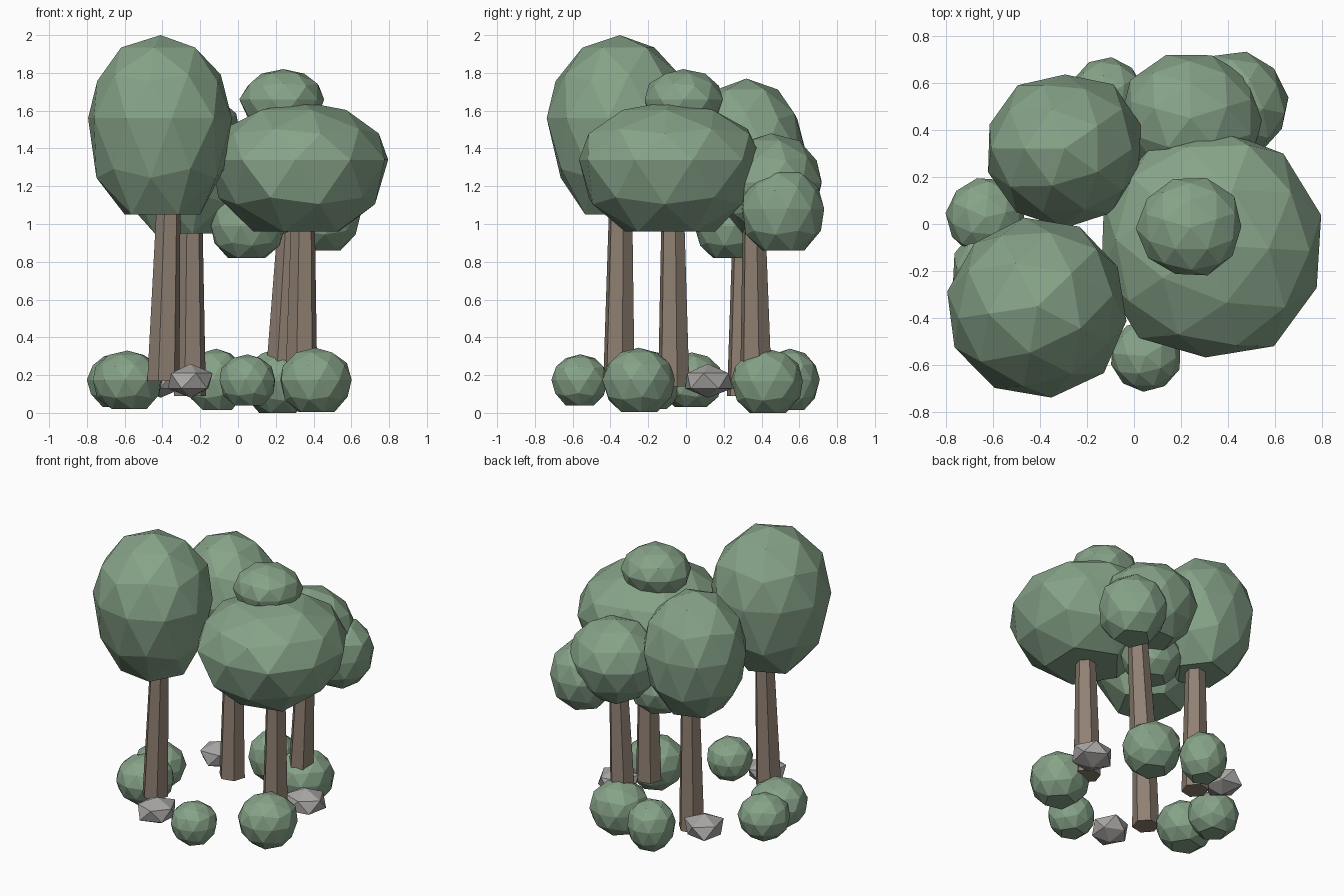
import bpy, bmesh, random, math
from mathutils import Vector

if "Cube" in bpy.data.objects:
    bpy.data.objects.remove(bpy.data.objects["Cube"])

random.seed(7)


def material(name, rgb):
    m = bpy.data.materials.new(name)
    m.diffuse_color = (*rgb, 1)
    m.use_nodes = True
    m.node_tree.nodes["Principled BSDF"].inputs["Base Color"].default_value = m.diffuse_color
    return m


LEAF = material("leaf_green", (0.24, 0.366, 0.247))
BARK = material("bark_brown", (0.275, 0.215, 0.168))
STONE = material("stone_grey", (0.39, 0.38, 0.37))


def finish(bm, name, mat):
    bmesh.ops.recalc_face_normals(bm, faces=bm.faces)
    mesh = bpy.data.meshes.new(name)
    bm.to_mesh(mesh)
    bm.free()
    mesh.materials.append(mat)
    bpy.context.collection.objects.link(bpy.data.objects.new(name, mesh))


def blob(name, mat, x, y, rx, ry, bottom, widest, top, detail=2, jitter=0.04, flat=True):
    """Faceted egg: separate heights above and below its widest ring, flat underside."""
    bm = bmesh.new()
    bmesh.ops.create_icosphere(bm, subdivisions=detail, radius=1)
    turn = random.uniform(0, math.tau)
    floor = -0.85 if flat else -1
    c, s = math.cos(turn), math.sin(turn)
    for v in bm.verts:
        p = v.co.copy()
        r = 1.02 + random.uniform(-jitter, jitter)
        px, py = (p.x * c - p.y * s) * r, (p.x * s + p.y * c) * r
        pz = max(p.z, floor)
        z = widest + (pz * (top - widest) if pz > 0 else pz / floor * (bottom - widest))
        v.co = Vector((x + px * rx, y + py * ry, z))
    finish(bm, name, mat)


def trunk(name, base, top, r0=0.087, r1=0.062, sides=6):
    """Tapered, slightly leaning post."""
    bm = bmesh.new()
    rings = []
    for (x, y, z), r in ((base, r0), (top, r1)):
        rings.append([bm.verts.new((x + r * math.cos(math.tau * (i + 0.2) / sides),
                                    y + r * math.sin(math.tau * (i + 0.2) / sides), z))
                      for i in range(sides)])
    for i in range(sides):
        j = (i + 1) % sides
        bm.faces.new((rings[0][i], rings[0][j], rings[1][j], rings[1][i]))
    for ring in rings:
        bm.faces.new(ring)
    finish(bm, name, BARK)


# Trunks
trunk("trunk_front_left", (-0.395, -0.355, 0.17), (-0.365, -0.345, 1.2))
trunk("trunk_back_left", (-0.255, 0.3, 0.09), (-0.25, 0.31, 1.1))
trunk("trunk_front_right", (0.335, -0.065, 0.14), (0.345, -0.07, 1.1))
trunk("trunk_back_right", (0.23, 0.37, 0.17), (0.275, 0.36, 1.05))

# Tree crowns: x, y, radius x, radius y, bottom, widest height, top
crowns = {
    "crown_front_left": (-0.41, -0.35, 0.385, 0.38, 1.05, 1.56, 2.0),
    "crown_back_left": (-0.295, 0.32, 0.33, 0.32, 0.95, 1.38, 1.77),
    "crown_front_right": (0.33, -0.09, 0.465, 0.485, 0.96, 1.34, 1.65),
    "crown_front_right_cap": (0.24, -0.015, 0.22, 0.21, 1.5, 1.66, 1.82),
    "crown_back_right": (0.24, 0.45, 0.30, 0.27, 0.95, 1.22, 1.48),
    "crown_back_right_side": (0.435, 0.51, 0.22, 0.22, 0.86, 1.08, 1.3),
    "crown_back_right_inner": (0.05, 0.23, 0.195, 0.18, 0.82, 0.99, 1.18),
}
for name, dims in crowns.items():
    blob(name, LEAF, *dims)

# Ground bushes: x, y, radius, bottom, top
bushes = [
    (0.41, -0.25, 0.19, 0.005, 0.345), (0.05, -0.56, 0.15, 0.04, 0.31),
    (-0.63, 0.03, 0.165, 0.03, 0.32), (-0.585, -0.195, 0.185, 0.02, 0.33),
    (-0.115, 0.55, 0.155, 0.015, 0.34), (0.215, 0.43, 0.19, 0.0, 0.34),
]
for i, (x, y, r, lo, hi) in enumerate(bushes):
    blob(f"bush_{i + 1}", LEAF, x, y, r, r, lo, (lo + hi) / 2, hi, jitter=0.02)

# Rocks
for i, (x, y) in enumerate([(-0.25, -0.54), (0.445, 0.115), (-0.41, 0.38)]):
    blob(f"rock_{i + 1}", STONE, x, y, 0.135, 0.135, 0.08, 0.17, 0.26,
         detail=1, jitter=0.12, flat=False)
